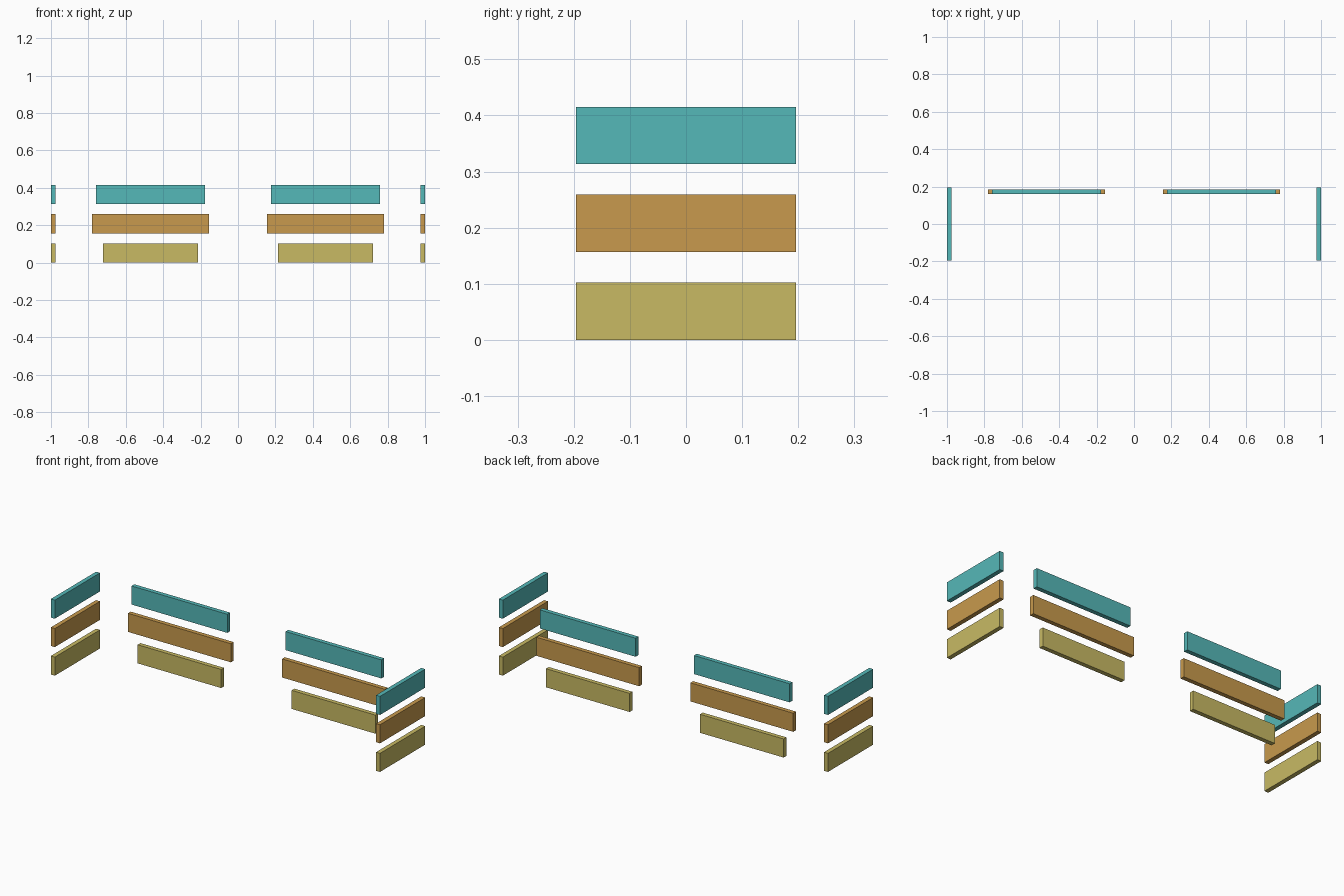
import bpy

cube = bpy.data.objects.get("Cube")
if cube:
    bpy.data.objects.remove(cube, do_unlink=True)


def make_material(name, colour):
    mat = bpy.data.materials.new(name)
    mat.use_nodes = True
    rgba = (*colour, 1.0)
    mat.diffuse_color = rgba
    mat.node_tree.nodes["Principled BSDF"].inputs["Base Color"].default_value = rgba
    return mat


def make_board(name, centre, size, mat):
    bpy.ops.mesh.primitive_cube_add(size=1, location=centre)
    board = bpy.context.object
    board.name = name
    board.scale = size
    bpy.ops.object.transform_apply(location=False, rotation=False, scale=True)
    board.data.materials.append(mat)


THICKNESS = 0.024
HEIGHT = 0.102
SIDE_LENGTH = 0.392

# Rows of boards: name, colour, centre height, length of the back boards
rows = [
    ("lower", make_material("straw yellow", (0.578, 0.491, 0.127)), 0.051, 0.508),
    ("middle", make_material("ochre orange", (0.578, 0.323, 0.074)), 0.208, 0.625),
    ("upper", make_material("teal", (0.091, 0.479, 0.479)), 0.364, 0.582),
]

for row, mat, z, length in rows:
    for side, sign in (("left", 1), ("right", -1)):
        # Board along the back
        make_board(f"{row}_back_board_{side}", (sign * 0.468, 0.172, z),
                   (length, THICKNESS, HEIGHT), mat)
        # Board across the end
        make_board(f"{row}_end_board_{side}", (sign * (1 - THICKNESS / 2), 0, z),
                   (THICKNESS, SIDE_LENGTH, HEIGHT), mat)
